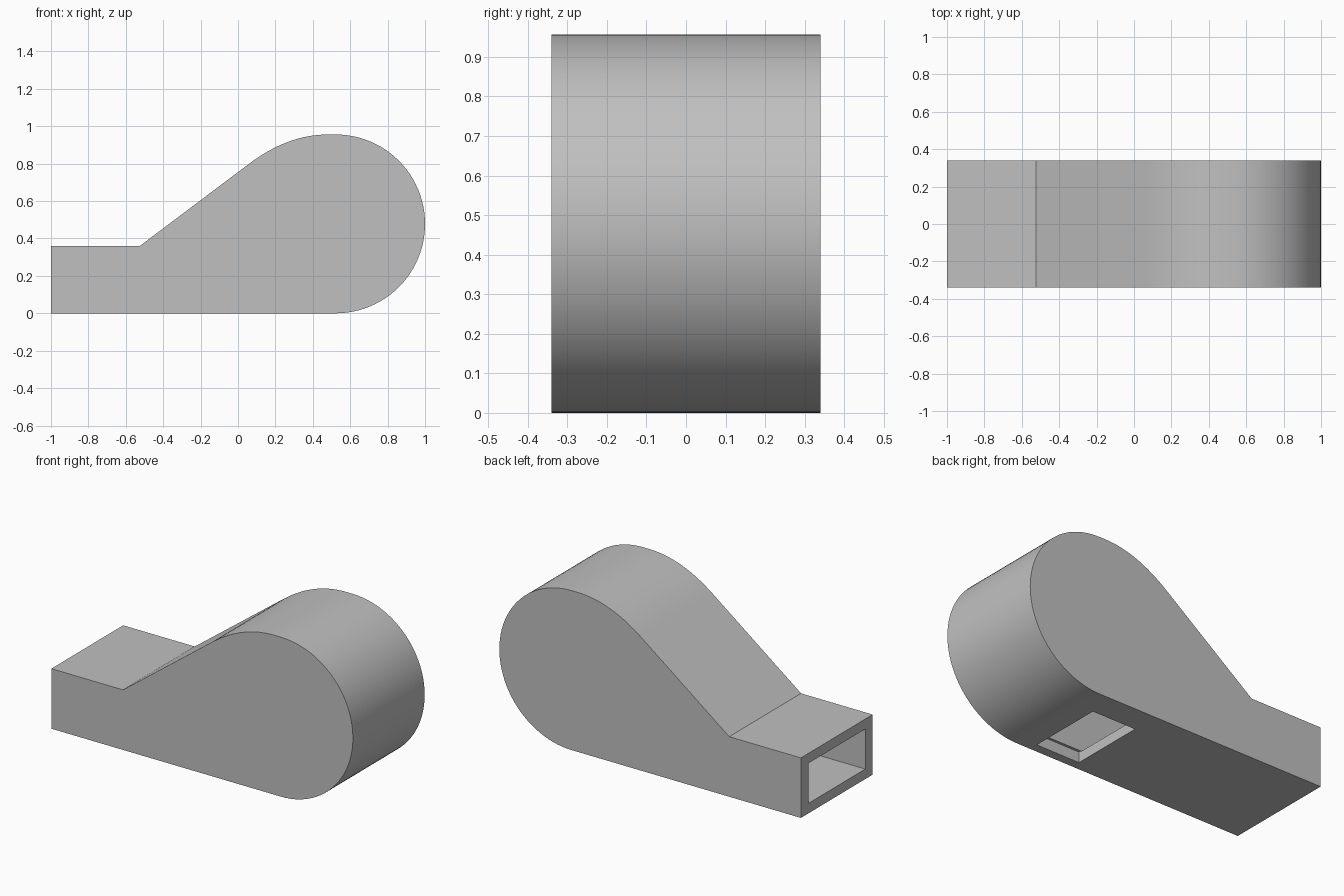
import bpy, bmesh, math
from mathutils import Vector

cube = bpy.data.objects.get("Cube")
if cube:
    bpy.data.objects.remove(cube, do_unlink=True)

HALF_WIDTH, WALL, SIDE_WALL = 0.34, 0.06, 0.07
RADIUS, CENTRE_X = 0.478, 0.522

grey = bpy.data.materials.new("light grey")
grey.use_nodes = True
colour = (0.53, 0.53, 0.53, 1)
grey.diffuse_color = colour
grey.node_tree.nodes["Principled BSDF"].inputs["Base Color"].default_value = colour


def teardrop(inset, mouth_x):
    """Side outline: flat mouth, sloping roof and round drum, moved inward by inset."""
    points = [(mouth_x, inset)]
    # drum, from its lowest point round to its highest
    for i in range(49):
        a = math.pi * (i / 48 - 0.5)
        r = RADIUS - inset
        points.append((CENTRE_X + r * math.cos(a), RADIUS + r * math.sin(a)))
    # shoulder easing into the sloping roof
    top = Vector((0.48, 2 * RADIUS - inset))
    bend = Vector((0.267 + inset / 3, 2 * RADIUS - inset))
    slope = Vector((0.06 + 0.6 * inset, 0.80 - 0.8 * inset))
    for i in range(17):
        t = i / 16
        p = top * (1 - t) ** 2 + bend * 2 * t * (1 - t) + slope * t * t
        points.append((p.x, p.y))
    # foot of the slope and roof of the mouth
    points.append((-0.525 + inset / 3, 0.36 - inset))
    points.append((mouth_x, 0.36 - inset))
    return points


def extrude(name, outline, y0, y1):
    bm = bmesh.new()
    face = bm.faces.new([bm.verts.new((x, y0, z)) for x, z in outline])
    new = bmesh.ops.extrude_face_region(bm, geom=[face])["geom"]
    verts = [v for v in new if isinstance(v, bmesh.types.BMVert)]
    bmesh.ops.translate(bm, verts=verts, vec=(0, y1 - y0, 0))
    bmesh.ops.recalc_face_normals(bm, faces=bm.faces)
    mesh = bpy.data.meshes.new(name)
    bm.to_mesh(mesh)
    bm.free()
    mesh.materials.append(grey)
    obj = bpy.data.objects.new(name, mesh)
    bpy.context.collection.objects.link(obj)
    return obj


# Outer body
body = extrude("hollow_body", teardrop(0, -1), -HALF_WIDTH, HALF_WIDTH)

# Hollow chamber open at the mouth, and the window through the floor
inner = HALF_WIDTH - SIDE_WALL
chamber = extrude("chamber_cutter", teardrop(WALL, -1.1), -inner, inner)
window = extrude("window_cutter", [(0.14, -0.1), (0.43, -0.1), (0.43, WALL), (0.14, WALL)],
                 -0.285, 0.175)
# raise the window slightly past the inner floor
for v in window.data.vertices:
    if v.co.z > 0:
        v.co.z += 0.004

bpy.context.view_layer.objects.active = body
body.select_set(True)
for cutter in (chamber, window):
    cutter.hide_render = True
    cut = body.modifiers.new(cutter.name, "BOOLEAN")
    cut.operation = "DIFFERENCE"
    cut.solver = "EXACT"
    cut.object = cutter
    bpy.ops.object.modifier_apply(modifier=cut.name)
    bpy.data.objects.remove(cutter, do_unlink=True)

bpy.ops.object.shade_smooth_by_angle(angle=math.radians(25))
